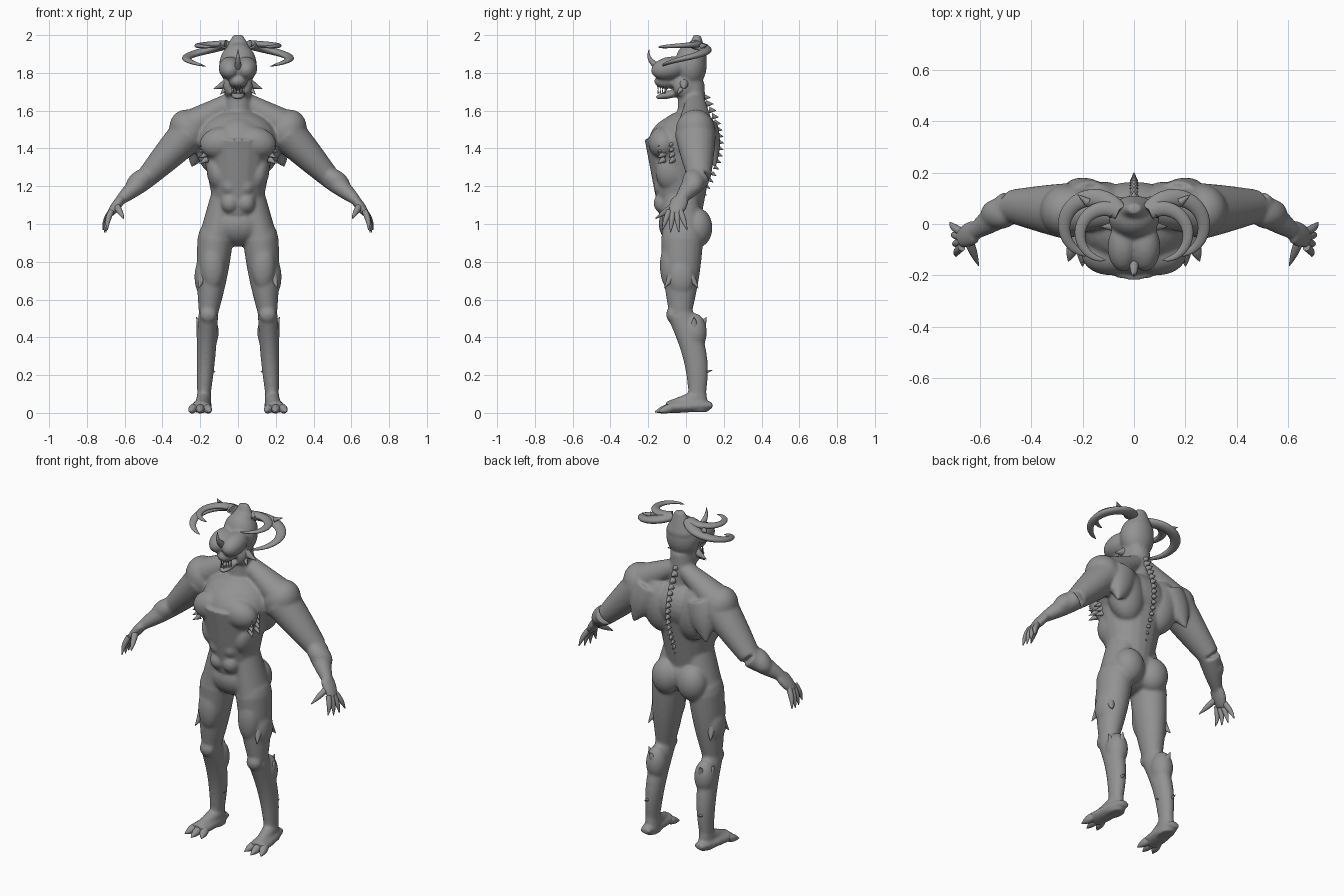
import bpy, bmesh, math
from mathutils import Vector, Matrix, Euler

if "Cube" in bpy.data.objects:
    bpy.data.objects.remove(bpy.data.objects["Cube"])

grey = bpy.data.materials.new("stone_grey")
grey.use_nodes = True
grey.diffuse_color = (0.29, 0.29, 0.29, 1)
grey.node_tree.nodes["Principled BSDF"].inputs["Base Color"].default_value = grey.diffuse_color

SIDE, BACK, UP = Vector((1, 0, 0)), Vector((0, 1, 0)), Vector((0, 0, 1))
RING_SIDES, STEPS = 20, 10


def sides_for(point):
    """Parts off the centre line are built on both sides."""
    return (1, -1) if abs(point[0]) > 0 else (1,)


def skin(bm, centres, widths, flat, reference):
    """Stretch a skin of elliptical rings along a path."""
    for side in sides_for(centres[-1]):
        rings = []
        for i, (centre, width) in enumerate(zip(centres, widths)):
            ahead = centres[min(i + 1, len(centres) - 1)]
            behind = centres[max(i - 1, 0)]
            tangent = (ahead - behind).normalized()
            across = tangent.cross(reference).normalized()
            deep = across.cross(tangent) * flat
            ring = []
            for k in range(RING_SIDES):
                angle = math.tau * k / RING_SIDES
                p = centre + (across * math.cos(angle) + deep * math.sin(angle)) * width
                ring.append(bm.verts.new((p.x * side, p.y, p.z)))
            rings.append(ring)
        for ring, following in zip(rings, rings[1:]):
            for k in range(RING_SIDES):
                j = (k + 1) % RING_SIDES
                bm.faces.new((ring[k], ring[j], following[j], following[k]))
        bm.faces.new(rings[0])
        bm.faces.new(rings[-1])


def limb(bm, start, end, thick, thin, bulge=0, flat=1, bow=(0, 0, 0)):
    """Tapered tube between two points, swelling and bowing in the middle."""
    start, end, bow = Vector(start), Vector(end), Vector(bow)
    reference = UP if abs((end - start).normalized().y) > 0.8 else BACK
    centres, widths = [], []
    for i in range(STEPS + 1):
        t = i / STEPS
        swell = math.sin(math.pi * t)
        centres.append(start.lerp(end, t) + bow * swell)
        widths.append(thick + (thin - thick) * t + bulge * swell)
    skin(bm, centres, widths, flat, reference)


def spike(bm, base, direction, thick):
    limb(bm, base, Vector(base) + Vector(direction), thick, 0.001)


def horn(bm, centre, radius, first, last, drop, thick):
    """Horn swept around an arc, thinning towards its tip."""
    centres, widths = [], []
    for i in range(2 * STEPS + 1):
        t = i / (2 * STEPS)
        angle = math.radians(first + (last - first) * t)
        arc = SIDE * math.cos(angle) + BACK * math.sin(angle)
        centres.append(Vector(centre) + arc * radius - UP * drop * t)
        widths.append(thick * math.sqrt(1 - t) + 0.001)
    skin(bm, centres, widths, 0.6, UP)


def muscle(bm, at, size, tilt=0, pitch=0):
    """Stretched sphere, leaning outwards by tilt and forwards by pitch."""
    for side in sides_for(at):
        turn = Euler((math.radians(pitch), math.radians(tilt), 0))
        matrix = Matrix.Diagonal((side, 1, 1, 1)) @ Matrix.LocRotScale(Vector(at), turn, Vector(size))
        bmesh.ops.create_uvsphere(bm, u_segments=24, v_segments=14, radius=1, matrix=matrix)


def finish(name, bm, fuse=False):
    """Turn the parts into an object; fuse melts them into one skin."""
    bmesh.ops.recalc_face_normals(bm, faces=bm.faces)
    mesh = bpy.data.meshes.new(name)
    bm.to_mesh(mesh)
    bm.free()
    mesh.materials.append(grey)
    obj = bpy.data.objects.new(name, mesh)
    bpy.context.collection.objects.link(obj)
    bpy.ops.object.select_all(action='DESELECT')
    obj.select_set(True)
    bpy.context.view_layer.objects.active = obj
    if fuse:
        remesh = obj.modifiers.new("fuse", 'REMESH')
        remesh.mode = 'VOXEL'
        remesh.voxel_size = 0.008
        remesh.use_smooth_shade = True
        soften = obj.modifiers.new("soften", 'SMOOTH')
        soften.iterations = 9
    else:
        bpy.ops.object.shade_smooth_by_angle(angle=math.radians(45))


# Joints of the left side
shoulder = Vector((0.26, 0.05, 1.48))
elbow = Vector((0.48, 0.07, 1.25))
wrist = Vector((0.62, -0.03, 1.13))
knuckles = Vector((0.68, -0.06, 1.05))
hip = Vector((0.12, -0.02, 0.92))
knee = Vector((0.157, -0.03, 0.52))
ankle = Vector((0.18, 0.06, 0.1))
toe_root = Vector((0.2, -0.1, 0.03))

# Trunk, hips and neck
body = bmesh.new()
limb(body, (0, -0.03, 1.05), (0, -0.03, 1.45), 0.12, 0.2, flat=0.95)
muscle(body, at=(0, 0, 1.44), size=(0.21, 0.165, 0.16))
muscle(body, at=(0, -0.06, 1.4), size=(0.16, 0.145, 0.17))
muscle(body, at=(0, -0.02, 1), size=(0.16, 0.125, 0.12))
limb(body, (0.06, -0.03, 1.18), hip, 0.074, 0.088, flat=1.25)
muscle(body, at=hip, size=(0.092, 0.11, 0.11))
limb(body, (0, 0.03, 1.5), (0, 0.03, 1.75), 0.08, 0.068)
limb(body, (0.02, 0.05, 1.66), (0.25, 0.05, 1.52), 0.045, 0.085, flat=1.1)

# Chest, back, stomach and seat muscles
muscle(body, at=(0.09, -0.12, 1.43), size=(0.115, 0.08, 0.085), tilt=12)
muscle(body, at=(0.12, 0.07, 1.42), size=(0.11, 0.095, 0.17), tilt=10)
muscle(body, at=(0.11, -0.07, 1.27), size=(0.055, 0.09, 0.1), tilt=10)
muscle(body, at=(0.085, 0.06, 0.98), size=(0.088, 0.08, 0.105))
for row in range(3):
    muscle(body, at=(0.042, -0.12, 1.11 + row * 0.09), size=(0.05, 0.052, 0.055))

# Shoulder blade drawn out to a point
limb(body, (0.17, 0.1, 1.52), (0.245, 0.155, 1.3), 0.09, 0.005, bulge=0.025, flat=0.75)

# Arm and palm
limb(body, shoulder, elbow, 0.1, 0.058, bulge=0.002, flat=1.1)
limb(body, elbow, wrist, 0.058, 0.029, bulge=0.004, flat=1.1)
limb(body, wrist, knuckles, 0.026, 0.018, bulge=0.004, flat=1.8)
muscle(body, at=shoulder + UP * 0.015, size=(0.1, 0.105, 0.115), tilt=30)
muscle(body, at=shoulder.lerp(elbow, 0.4) - BACK * 0.03, size=(0.055, 0.06, 0.09), tilt=-42)
muscle(body, at=shoulder.lerp(elbow, 0.4) + BACK * 0.03, size=(0.05, 0.055, 0.1), tilt=-42)
muscle(body, at=elbow.lerp(wrist, 0.3) + UP * 0.012, size=(0.055, 0.06, 0.085), tilt=-50)

# Leg with thigh plate, kneecap, calf and foot
limb(body, hip, knee, 0.095, 0.05, bulge=0.008, flat=1.18)
limb(body, knee, ankle, 0.052, 0.036, bulge=0.006, flat=1.3, bow=BACK * 0.03)
limb(body, ankle, ankle - UP * 0.095, 0.036, 0.042, flat=1.4)
muscle(body, at=hip.lerp(knee, 0.5) + SIDE * 0.05, size=(0.042, 0.07, 0.1))
muscle(body, at=hip.lerp(knee, 0.35) - BACK * 0.06, size=(0.065, 0.055, 0.13))
muscle(body, at=knee - BACK * 0.042, size=(0.045, 0.033, 0.045))
muscle(body, at=knee.lerp(ankle, 0.22) + BACK * 0.055, size=(0.06, 0.066, 0.1))
limb(body, (0.18, 0.14, 0.04), toe_root, 0.03, 0.052, bulge=0.012, flat=0.6)
limb(body, ankle - UP * 0.02, toe_root, 0.04, 0.03)

# Skull, bulging brow lobes, cheeks, muzzle and open jaw
muscle(body, at=(0, 0.025, 1.84), size=(0.1, 0.085, 0.12))
limb(body, (0, 0.05, 1.88), (0, 0.06, 2), 0.09, 0.028, flat=0.7)
muscle(body, at=(0.043, -0.09, 1.825), size=(0.06, 0.097, 0.06), pitch=12)
muscle(body, at=(0.045, -0.01, 1.73), size=(0.035, 0.06, 0.06))
muscle(body, at=(0, -0.105, 1.755), size=(0.05, 0.064, 0.038))
muscle(body, at=(0, -0.085, 1.685), size=(0.04, 0.08, 0.02), pitch=12)
finish("body", body, fuse=True)

# Fanned fingers, with a thumb in front
fingers = bmesh.new()
for finger in range(4):
    spread = finger - 1.5
    root = knuckles + Vector((-0.01, -spread * 0.02, 0.02))
    reach = Vector((0.045 - finger * 0.008, -spread * 0.024, abs(spread) * 0.012 - 0.12))
    limb(fingers, root, root + reach, 0.015, 0.002, bulge=0.005, bow=SIDE * 0.008)
thumb = wrist.lerp(knuckles, 0.4) - BACK * 0.02
limb(fingers, thumb, thumb + Vector((-0.04, -0.1, -0.07)), 0.018, 0.002, bulge=0.005)
finish("fingers", fingers)

# Clawed toes
toes = bmesh.new()
for spread in (-1, 0, 1):
    root = toe_root + SIDE * spread * 0.03 + BACK * 0.03
    reach = Vector((spread * 0.025, abs(spread) * 0.02 - 0.095, -0.025))
    limb(toes, root, root + reach, 0.022, 0.002, bulge=0.009)
finish("toes", toes)

# Two pairs of curling horns and a nose horn
horns = bmesh.new()
horn(horns, (0.16, -0.01, 1.95), 0.112, first=150, last=-85, drop=0.115, thick=0.038)
horn(horns, (0.11, -0.04, 1.955), 0.1, first=120, last=-90, drop=0.02, thick=0.03)
limb(horns, (0, -0.15, 1.83), (0, -0.195, 1.925), 0.02, 0.001, bow=BACK * -0.02)
spike(horns, (0.18, 0.085, 1.94), (0.04, 0.03, 0.01), 0.016)
finish("horns", horns)

# Cheek spikes and teeth
face = bmesh.new()
spike(face, (0.055, -0.01, 1.745), (0.075, 0, -0.03), 0.03)
spike(face, (0.06, -0.02, 1.72), (0.035, -0.03, -0.035), 0.018)
for tooth in range(1, 5):
    place = Vector((tooth * 0.008, tooth * 0.012 - 0.16, 1.735))
    spike(face, place, UP * -0.024, 0.006)
    spike(face, place - UP * 0.045, UP * 0.024, 0.005)
finish("face_spikes_and_teeth", face)

# Spikes down the spine
spine = bmesh.new()
for i in range(16):
    t = i / 15
    base = BACK * (0.09 + 0.08 * math.sin(math.pi * t)) + UP * (1.67 - t / 2)
    size = 1 - t / 2
    spike(spine, base, BACK * 0.04 * size - UP * 0.02 * t, 0.02 * size)
finish("spine_spikes", spine)

# Spurs on the ribs, thigh, calf and ankle
spurs = bmesh.new()
for i in range(4):
    rib = Vector((0.17, -0.12, 1.43 - 0.03 * i))
    spike(spurs, rib, (0.03, -0.03, -0.02), 0.018)
    spike(spurs, rib + BACK * 0.05, (0.04, -0.02, -0.02), 0.016)
calf = knee.lerp(ankle, 0.15) + BACK * 0.06
spike(spurs, calf + BACK * 0.035, (0.01, 0.03, 0.05), 0.03)
spike(spurs, calf + SIDE * 0.035, (0.025, 0, 0.05), 0.026)
spike(spurs, ankle + UP * 0.11, (0, 0.08, 0.015), 0.024)
spike(spurs, ankle + UP * 0.1, (-0.06, -0.01, 0.02), 0.022)
thigh = hip.lerp(knee, 0.5) + SIDE * 0.05
for direction in (-1, 0, 1):
    spike(spurs, thigh + BACK * direction * 0.05, (0.02, direction * 0.04, -0.06), 0.026)
finish("body_spurs", spurs)
